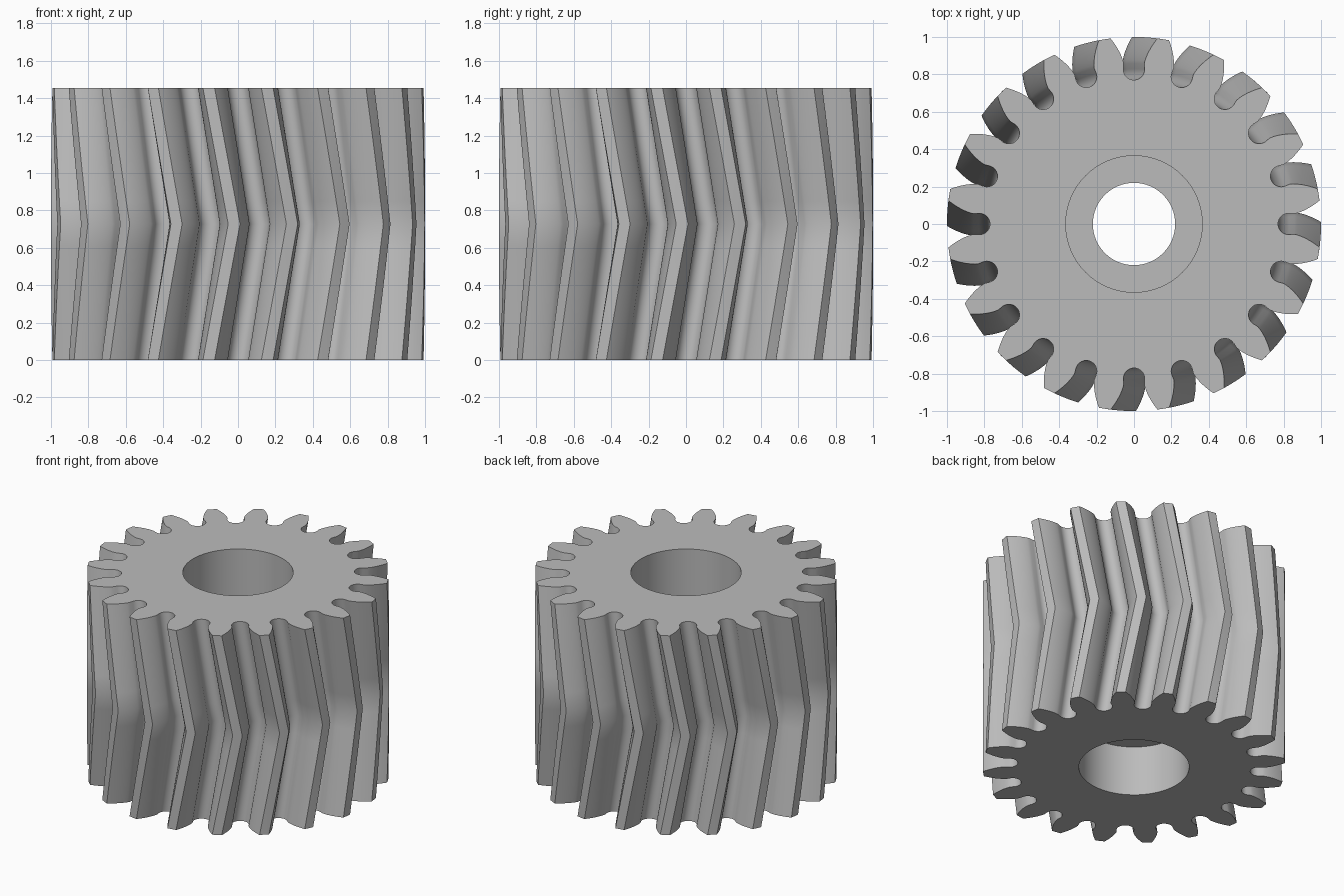
import bpy, bmesh, math
from math import cos, sin, tan, acos, pi, radians

cube = bpy.data.objects.get("Cube")
if cube:
    bpy.data.objects.remove(cube)

TEETH = 20
HEIGHT = 1.455
TIP = 1.0
PITCH_RADIUS = TIP * TEETH / (TEETH + 2)
BASE = PITCH_RADIUS * cos(radians(20))
ROOT = 0.77
FILLET = 0.057
TWIST = radians(7.8)
LAYERS = 12
BORE, HUB_HOLE, RECESS = 0.365, 0.22, 0.365
BORE_SIDES = 64

steel = bpy.data.materials.new("steel grey")
steel.use_nodes = True
grey = (0.5, 0.5, 0.5, 1)
steel.diffuse_color = grey
steel.node_tree.nodes["Principled BSDF"].inputs["Base Color"].default_value = grey


def involute(angle):
    return tan(angle) - angle


def gap_side():
    """Half of one tooth gap as (radius, angle from the gap centre), root to tip."""
    points = []
    for i in range(7):
        a = pi / 2 * i / 6
        x, y = FILLET * sin(a), ROOT + FILLET * (1 - cos(a))
        points.append((math.hypot(x, y), math.atan2(x, y)))
    for i in range(9):
        r = BASE + 0.004 + (TIP - BASE - 0.004) * i / 8
        half_tooth = pi / TEETH / 2 + involute(radians(20)) - involute(acos(BASE / r))
        points.append((r, pi / TEETH - half_tooth))
    return points


def gear_outline():
    side = gap_side()
    gap = [(r, -a) for r, a in reversed(side[1:])] + side
    gap.append((TIP, pi / TEETH))
    return [(r, a + 2 * pi * k / TEETH) for k in range(TEETH) for r, a in gap]


def add_ring(bm, outline, z, turn=0):
    return [bm.verts.new((r * cos(a + turn), r * sin(a + turn), z)) for r, a in outline]


def skin(bm, rings):
    for low, high in zip(rings, rings[1:]):
        for i in range(len(low)):
            j = (i + 1) % len(low)
            bm.faces.new((low[i], low[j], high[j], high[i]))


bm = bmesh.new()

# Herringbone teeth: the outline turns forward to mid height, then back
outline = gear_outline()
teeth = []
for k in range(LAYERS + 1):
    t = k / LAYERS
    teeth.append(add_ring(bm, outline, HEIGHT * t, TWIST * (1 - abs(2 * t - 1))))
skin(bm, teeth)

# Bore with a recess at each end and a narrower hole through the web
bore_profile = [(BORE, 0), (BORE, RECESS), (HUB_HOLE, RECESS),
                (HUB_HOLE, HEIGHT - RECESS), (BORE, HEIGHT - RECESS), (BORE, HEIGHT)]
bore = []
for r, z in bore_profile:
    circle = [(r, 2 * pi * i / BORE_SIDES) for i in range(BORE_SIDES)]
    bore.append(add_ring(bm, circle, z))
skin(bm, bore)

# Flat end faces between the teeth and the bore
for end in (0, -1):
    edges = []
    for ring in (teeth[end], bore[end]):
        edges += [bm.edges.get((ring[i - 1], ring[i])) for i in range(len(ring))]
    bmesh.ops.triangle_fill(bm, edges=edges, use_beauty=True)

bmesh.ops.recalc_face_normals(bm, faces=bm.faces)
# Merge the end triangles back into broad flat faces
bmesh.ops.dissolve_limit(bm, angle_limit=radians(0.05), verts=[],
                         edges=[e for e in bm.edges if all(abs(f.normal.z) > 0.99 for f in e.link_faces)])

mesh = bpy.data.meshes.new("herringbone_gear")
bm.to_mesh(mesh)
bm.free()
mesh.materials.append(steel)
gear = bpy.data.objects.new("herringbone_gear", mesh)
bpy.context.collection.objects.link(gear)

bpy.ops.object.select_all(action="DESELECT")
gear.select_set(True)
bpy.context.view_layer.objects.active = gear
bpy.ops.object.shade_smooth_by_angle(angle=radians(30))
